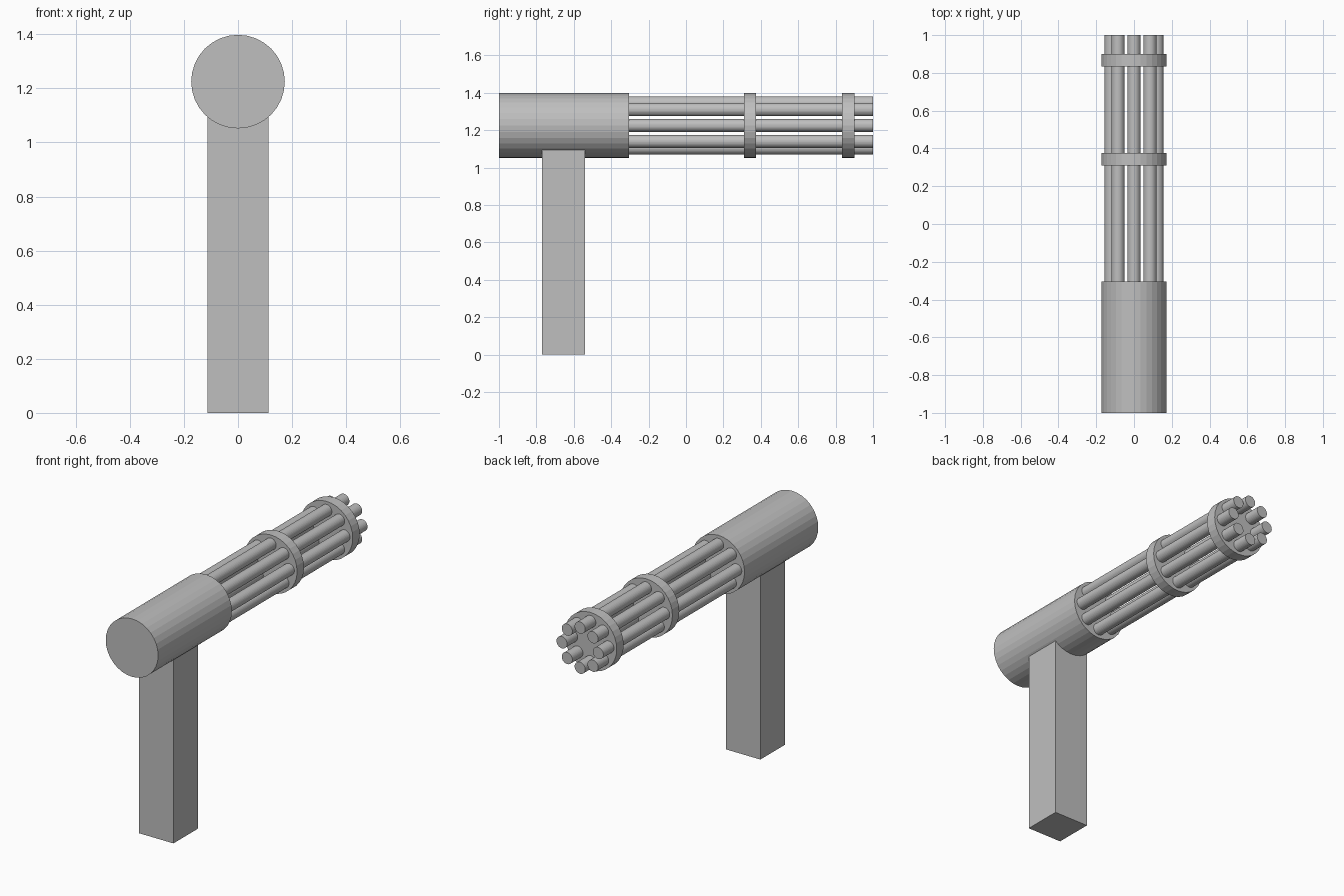
import bpy
import math

cube = bpy.data.objects.get("Cube")
if cube:
    bpy.data.objects.remove(cube, do_unlink=True)

AXIS_Z = 1.225      # height of the rotary axis
BODY_R = 0.173
RING_R = 0.12       # distance of the barrels from the axis
BARREL_R = 0.035
BARRELS = 8

metal = bpy.data.materials.new("grey metal")
metal.use_nodes = True
grey = (0.52, 0.52, 0.52, 1)
metal.diffuse_color = grey
metal.node_tree.nodes["Principled BSDF"].inputs["Base Color"].default_value = grey


def rod(name, radius, y0, y1, x=0, z=AXIS_Z):
    """Flat-shaded cylinder lying along y."""
    bpy.ops.mesh.primitive_cylinder_add(
        vertices=32, radius=radius, depth=y1 - y0,
        location=(x, (y0 + y1) / 2, z), rotation=(math.pi / 2, 0, 0))
    obj = bpy.context.object
    obj.name = name
    obj.data.materials.append(metal)


# Housing and the two clamp discs
rod("housing", BODY_R, -1, -0.305)
rod("middle_clamp", BODY_R, 0.31, 0.375)
rod("muzzle_clamp", BODY_R, 0.835, 0.90)

# Ring of barrels
for i in range(BARRELS):
    a = math.tau * i / BARRELS
    rod(f"barrel_{i + 1}", BARREL_R, -0.35, 1,
        RING_R * math.cos(a), AXIS_Z + RING_R * math.sin(a))

# Square-edged post, its top sunk into the housing
bpy.ops.mesh.primitive_cube_add(size=1, location=(0, -0.655, 0.575))
post = bpy.context.object
post.name = "post"
post.scale = (0.226, 0.23, 1.15)
post.data.materials.append(metal)
